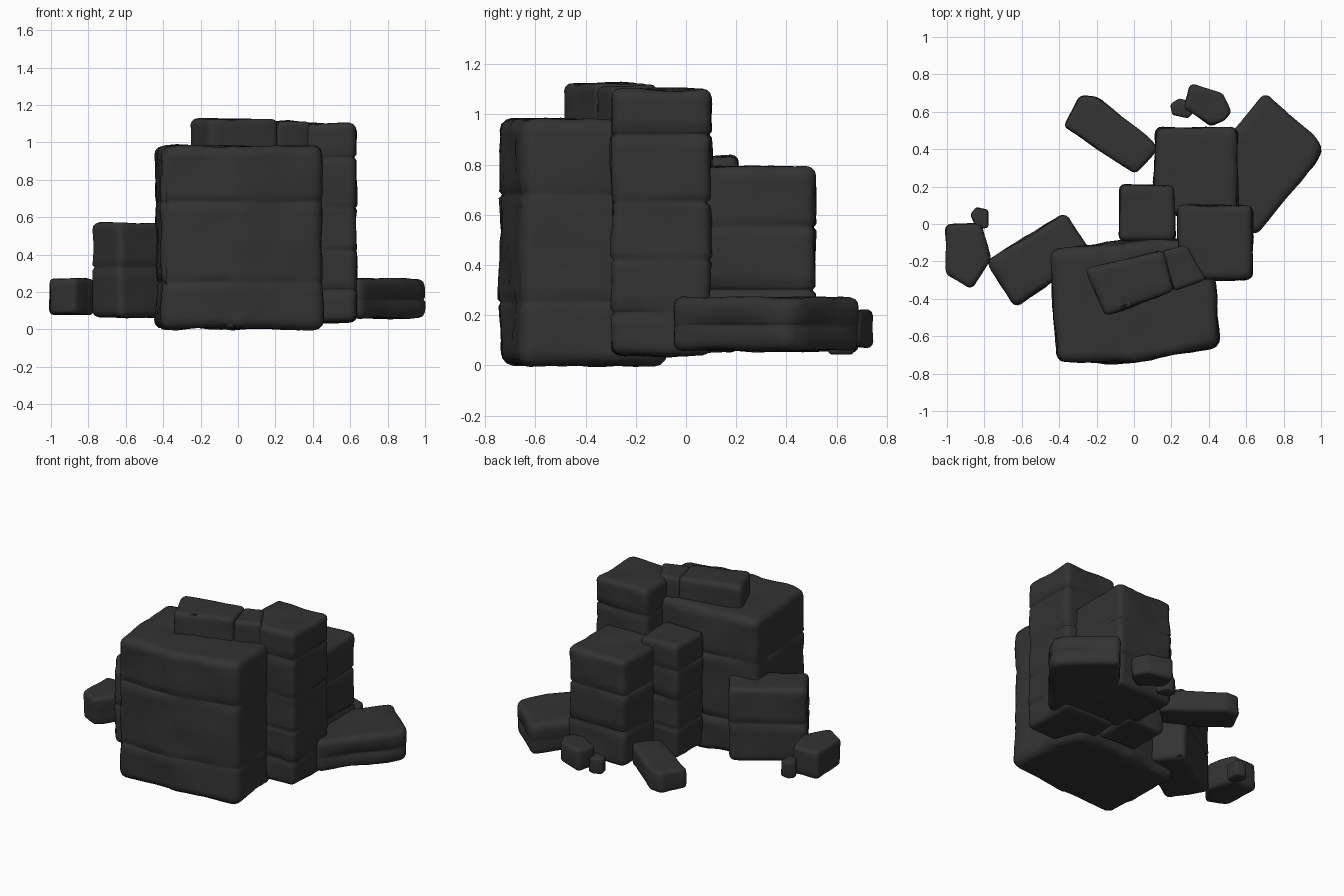
import bpy, bmesh
from mathutils import Vector, noise

stone = bpy.data.materials.new("dark_stone")
stone.diffuse_color = (0.033, 0.033, 0.033, 1)


def rock(name, outline, z0, z1, bevel=0.035, cracks=(), rough=0.009):
    """Footprint prism with rounded edges, horizontal cracks and a worn surface."""
    bm = bmesh.new()
    base = bm.faces.new([bm.verts.new((x, y, z0)) for x, y in outline])
    top = bmesh.ops.extrude_face_region(bm, geom=[base])["geom"]
    for v in top:
        if isinstance(v, bmesh.types.BMVert):
            v.co.z = z1
    bmesh.ops.recalc_face_normals(bm, faces=bm.faces)
    bmesh.ops.bevel(bm, geom=bm.edges[:], offset=bevel, segments=3,
                    profile=0.5, affect='EDGES', clamp_overlap=True)

    # slice the surface into a grid so it can be worn
    def cut(axis, value):
        co, no = Vector(), Vector()
        co[axis], no[axis] = value, 1
        bmesh.ops.bisect_plane(bm, geom=bm.verts[:] + bm.edges[:] + bm.faces[:],
                               plane_co=co, plane_no=no, dist=1e-5)

    step = 0.06
    for axis in range(3):
        lo = min(v.co[axis] for v in bm.verts)
        hi = max(v.co[axis] for v in bm.verts)
        n = max(2, round((hi - lo) / step))
        for i in range(1, n):
            cut(axis, lo + (hi - lo) * i / n)
    for c in cracks:
        for d in (-0.014, 0, 0.014):
            cut(2, c + d)
    bm.normal_update()

    moves = []
    for v in bm.verts:
        p = v.co
        amount = rough * noise.noise(p * 5 + Vector((3.1, 1.7, 4.3)))
        amount += rough * 0.5 * noise.noise(p * 13)
        for c in cracks:
            strength = max(0, 0.6 + noise.noise(Vector((p.x * 4, p.y * 4, c * 9))))
            amount -= 0.014 * strength * max(0, 1 - abs(p.z - c) / 0.014) * (1 - abs(v.normal.z))
        moves.append((v, v.normal * amount))
    for v, m in moves:
        v.co += m
    bmesh.ops.triangulate(bm, faces=[f for f in bm.faces if len(f.verts) > 4])

    mesh = bpy.data.meshes.new(name)
    bm.to_mesh(mesh)
    bm.free()
    mesh.materials.append(stone)
    mesh.shade_smooth()
    obj = bpy.data.objects.new(name, mesh)
    bpy.context.collection.objects.link(obj)
    return obj


# large standing blocks
rock("main_block", [(-0.45, -0.14), (-0.41, -0.735), (-0.01, -0.74), (0.455, -0.65),
                    (0.43, -0.28), (0.36, -0.08), (0.0, -0.09)],
     0.005, 0.98, 0.045, (0.25, 0.68), 0.014)
rock("right_pillar", [(0.235, 0.10), (0.635, 0.10), (0.63, -0.295), (0.24, -0.30)],
     0.04, 1.10, 0.035, (0.21, 0.42, 0.65, 0.92), 0.012)
rock("back_block", [(0.10, 0.05), (0.12, 0.515), (0.55, 0.515), (0.555, 0.05)],
     0.06, 0.79, 0.035, (0.3, 0.55), 0.012)
rock("back_pillar", [(-0.075, -0.09), (-0.075, 0.21), (0.215, 0.205), (0.22, -0.09)],
     0.05, 0.835, 0.03, (0.26, 0.46, 0.66))
rock("left_block", [(-0.79, -0.20), (-0.37, 0.06), (-0.22, -0.16), (-0.635, -0.445)],
     0.065, 0.57, 0.035, (0.33,))

# slab on top, split in two
rock("top_slab_left", [(-0.26, -0.24), (0.16, -0.14), (0.22, -0.36), (-0.155, -0.495)],
     0.93, 1.125, 0.03)
rock("top_slab_right", [(0.15, -0.145), (0.28, -0.115), (0.39, -0.295), (0.21, -0.365)],
     0.93, 1.115, 0.025)

# fallen slabs
rock("right_slab", [(0.51, 0.47), (0.70, 0.70), (0.97, 0.47), (1.005, 0.40),
                    (0.97, 0.33), (0.65, -0.06), (0.45, 0.1)], 0.06, 0.27, 0.035, (0.16,))
rock("back_slab", [(-0.38, 0.52), (-0.29, 0.685), (-0.20, 0.68), (0.10, 0.44),
                   (0.13, 0.40), (0.01, 0.27)], 0.055, 0.20, 0.03)

# loose stones
rock("left_stone", [(-1.005, -0.005), (-0.82, 0.005), (-0.765, -0.19), (-0.87, -0.345),
                    (-1.005, -0.27)], 0.08, 0.27, 0.025)
rock("left_pebble", [(-0.875, 0.05), (-0.845, 0.09), (-0.78, 0.075), (-0.78, -0.02),
                     (-0.84, -0.025)], 0.08, 0.19, 0.012, (), 0.004)
rock("back_stone", [(0.265, 0.62), (0.305, 0.745), (0.475, 0.70), (0.525, 0.60),
                    (0.485, 0.55), (0.41, 0.525)], 0.075, 0.22, 0.022)
rock("back_pebble", [(0.195, 0.64), (0.24, 0.67), (0.285, 0.66), (0.315, 0.59),
                     (0.29, 0.565), (0.205, 0.585)], 0.045, 0.15, 0.012, (), 0.004)
